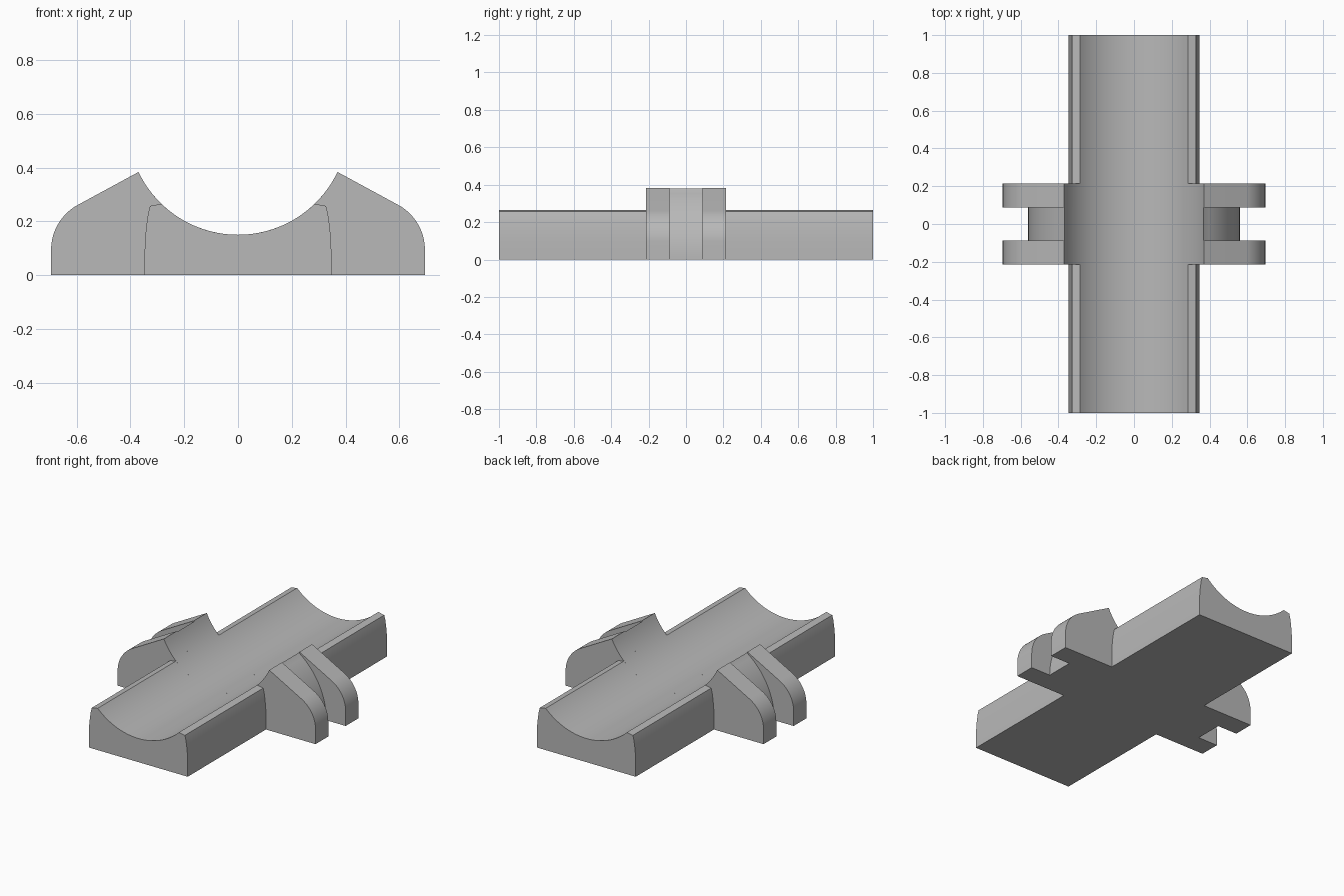
import bpy, bmesh
from math import sin, cos, asin, radians

old = bpy.data.objects.get("Cube")
if old:
    bpy.data.objects.remove(old, do_unlink=True)

grey = bpy.data.materials.new("plain grey")
grey.use_nodes = True
colour = (0.48, 0.48, 0.48, 1)
grey.diffuse_color = colour
grey.node_tree.nodes["Principled BSDF"].inputs["Base Color"].default_value = colour


def arc(cx, cz, r, start, end, steps=16):
    """Points on a circle in the XZ plane, angles in degrees from +x."""
    angles = [radians(start + (end - start) * i / steps) for i in range(steps + 1)]
    return [(cx + r * cos(a), cz + r * sin(a)) for a in angles]


def trough(x_edge):
    """Right half of the round channel, from its lip down to the middle."""
    r = 0.41
    half = asin(x_edge / r) * 180 / 3.14159265
    pts = arc(0, 0.56, r, -90 + half, -90, 24)
    return pts[:-1] + [(0, 0.56 - r)]


def slab(name, side, lip, y0, y1):
    """Extrude a mirrored cross-section along y."""
    half = side + trough(lip)
    outline = half + [(-x, z) for x, z in reversed(half[:-1])]
    bm = bmesh.new()
    face = bm.faces.new([bm.verts.new((x, y0, z)) for x, z in outline])
    grown = bmesh.ops.extrude_face_region(bm, geom=[face])["geom"]
    moved = [v for v in grown if isinstance(v, bmesh.types.BMVert)]
    bmesh.ops.translate(bm, verts=moved, vec=(0, y1 - y0, 0))
    bmesh.ops.recalc_face_normals(bm, faces=bm.faces)
    mesh = bpy.data.meshes.new(name)
    bm.to_mesh(mesh)
    bm.free()
    mesh.materials.append(grey)
    obj = bpy.data.objects.new(name, mesh)
    bpy.context.collection.objects.link(obj)
    bpy.ops.object.select_all(action='DESELECT')
    obj.select_set(True)
    bpy.context.view_layer.objects.active = obj
    bpy.ops.object.shade_smooth_by_angle(angle=radians(25))


# Side outlines, from the base up to the lip of the channel
cradle_side = [(0.347, 0), (0.347, 0.09), (0.345, 0.14), (0.34, 0.19), (0.334, 0.23), (0.327, 0.257)]
flange_side = [(0.695, 0)] + arc(0.505, 0.094, 0.19, 0, 62)
web_side = arc(0.095, 0, 0.465, 0, 53)

# Long cradle and flanges on either end, with the recessed web in the middle
for label, s in (("front", -1), ("back", 1)):
    slab(label + "_cradle", cradle_side, 0.285, s * 0.215, s * 1.0)
    slab(label + "_flange", flange_side, 0.37, s * 0.087, s * 0.215)
slab("middle_web", web_side, 0.368, -0.087, 0.087)
